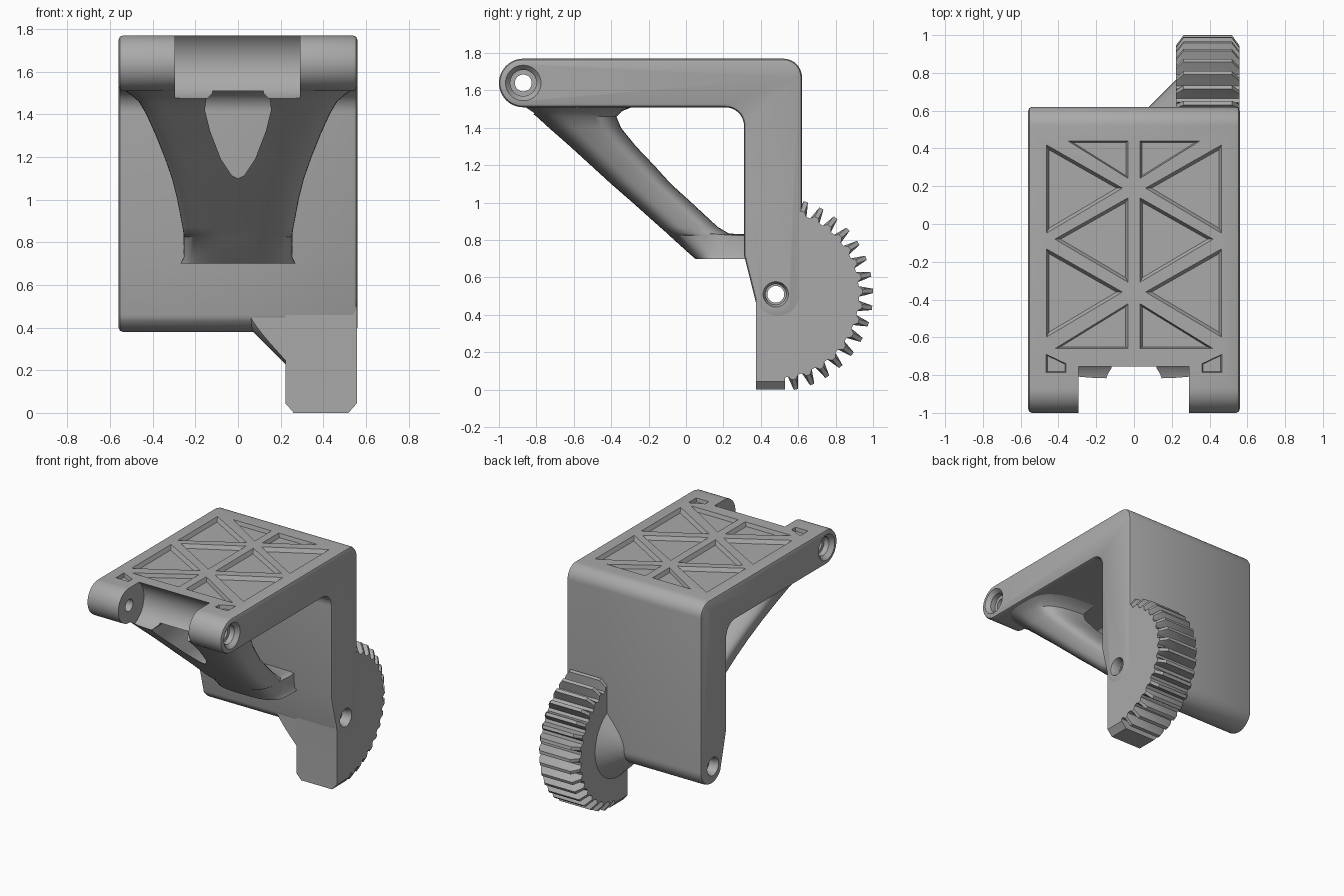
import bpy, bmesh, math
from mathutils import Vector

cube = bpy.data.objects.get("Cube")
if cube:
    bpy.data.objects.remove(cube)

grey = bpy.data.materials.new("plain grey")
grey.use_nodes = True
colour = (0.4, 0.4, 0.4, 1)
grey.diffuse_color = colour
grey.node_tree.nodes["Principled BSDF"].inputs["Base Color"].default_value = colour

HALF = 0.56                 # half width of the bracket
PIN = (-0.87, 1.64)         # front pivot (y, z)
HUB = (0.48, 0.51)          # gear pivot (y, z)


def arc(c, r, a0, a1, n):
    """Points on an arc, angles in degrees."""
    angles = [math.radians(a0 + (a1 - a0) * i / n) for i in range(n + 1)]
    return [(c[0] + r * math.cos(a), c[1] + r * math.sin(a)) for a in angles]


def loft(name, rings):
    """Skin a list of equal-length rings and cap both ends."""
    bm = bmesh.new()
    loops = [[bm.verts.new(p) for p in ring] for ring in rings]
    n = len(loops[0])
    for a, b in zip(loops, loops[1:]):
        for i in range(n):
            j = (i + 1) % n
            bm.faces.new((a[i], a[j], b[j], b[i]))
    bm.faces.new(loops[0][::-1])
    bm.faces.new(loops[-1])
    bmesh.ops.recalc_face_normals(bm, faces=bm.faces)
    mesh = bpy.data.meshes.new(name)
    bm.to_mesh(mesh)
    bm.free()
    mesh.materials.append(grey)
    ob = bpy.data.objects.new(name, mesh)
    bpy.context.collection.objects.link(ob)
    return ob


def along_x(profile, x):
    return [(x, y, z) for y, z in profile]


def turned(name, c, stations):
    """Round solid along x from (x, radius) stations."""
    return loft(name, [along_x(arc(c, r, 0, 352.5, 47), x) for x, r in stations])


def cut(ob, *cutters):
    for c in cutters:
        c.hide_render = True
        m = ob.modifiers.new("cut", "BOOLEAN")
        m.operation, m.solver, m.object = "DIFFERENCE", "EXACT", c


def finish(ob, angle=32):
    """Bake the modifiers and smooth all but the sharp edges."""
    deps = bpy.context.evaluated_depsgraph_get()
    mesh = bpy.data.meshes.new_from_object(ob.evaluated_get(deps))
    ob.modifiers.clear()
    ob.data = mesh
    mesh.shade_smooth()
    mesh.set_sharp_from_angle(angle=math.radians(angle))


# Pivot bores with countersunk mouths
def bore(name, c, mouth, seat, r):
    half = [(0.6, mouth), (HALF, mouth), (0.53, seat), (0.49, seat), (0.49, r)]
    return turned(name, c, [(-x, q) for x, q in half] + half[::-1])


pin_bore = bore("pin_bore", PIN, 0.095, 0.07, 0.045)
hub_bore = bore("hub_bore", HUB, 0.068, 0.055, 0.045)

# Notch between the two front lugs
notch_profile = arc(PIN, 0.175, -90, 90, 24) + [(-1.1, PIN[1] + 0.175), (-1.1, PIN[1] - 0.175)]
notch = loft("notch", [along_x(notch_profile, x) for x in (-0.295, 0.29)])

# Triangular pockets of the top panel, half the set, then mirrored
half_pockets = [
    [(-0.35, 0.44), (-0.03, 0.44), (-0.03, 0.24)],
    [(-0.465, 0.42), (-0.465, -0.05), (-0.06, 0.19)],
    [(-0.03, 0.14), (-0.03, -0.31), (-0.42, -0.08)],
    [(-0.465, -0.13), (-0.465, -0.6), (-0.06, -0.36)],
    [(-0.03, -0.42), (-0.03, -0.66), (-0.42, -0.66)],
    [(-0.465, -0.69), (-0.465, -0.785), (-0.36, -0.785), (-0.36, -0.74)],
]
pockets = []
for side in (1, -1):
    for pts in half_pockets:
        flat = [Vector((side * x, y)) for x, y in pts]
        mid = sum(flat, Vector((0, 0))) / len(flat)
        rings = []
        for z, s in ((1.742, 0.88), (1.771, 1), (1.8, 1)):
            rings.append([(*(mid + (p - mid) * s), z) for p in flat])
        pockets.append(loft("pocket", rings))

# Main L-shaped frame
frame_profile = (
    arc(PIN, 0.13, 270, 90, 24)
    + arc((0.52, 1.67), 0.1, 90, 0, 10)
    + arc((0.49, 0.51), 0.13, 0, -150, 20)
    + [(0.375, 0.46), (0.31, 0.72)]
    + arc((0.21, 1.41), 0.1, 0, 90, 10)
)
frame = loft("frame", [along_x(frame_profile, x) for x in (-HALF, HALF)])
bevel = frame.modifiers.new("edge", "BEVEL")
bevel.width, bevel.segments = 0.02, 2
bevel.limit_method, bevel.angle_limit = "ANGLE", math.radians(60)
bevel.use_clamp_overlap = False
cut(frame, notch, pin_bore, hub_bore, *pockets)


# Flared strut: height, half width, front y, back y
def strut_ring(z, w, y0, y1):
    ring = []
    for i in range(48):
        a = math.tau * i / 48
        c, s = math.cos(a), math.sin(a)
        x = w * math.copysign(abs(c) ** 0.6, c)
        y = (y0 + y1) / 2 + (y1 - y0) / 2 * math.copysign(abs(s) ** 0.6, s)
        ring.append((x, y, z))
    return ring


levels = [
    (0.7, 0.27, 0.05, 0.44), (0.73, 0.255, 0.015, 0.44), (0.825, 0.255, -0.09, 0.44),
    (0.835, 0.255, -0.1, 0.23), (0.87, 0.26, -0.14, 0.17), (1, 0.285, -0.285, 0.03),
    (1.1, 0.31, -0.4, -0.08), (1.2, 0.345, -0.51, -0.17), (1.3, 0.385, -0.62, -0.265),
    (1.4, 0.43, -0.735, -0.345), (1.46, 0.465, -0.8, -0.37), (1.49, 0.5, -0.84, -0.34),
    (1.51, 0.53, -0.87, -0.29), (1.54, 0.53, -0.87, -0.29),
]
strut = loft("strut", [strut_ring(*lv) for lv in levels])

# Teardrop window through the strut
half_drop = [(0.03, 1.115), (0.08, 1.19), (0.13, 1.32), (0.155, 1.42), (0.15, 1.47), (0.12, 1.5), (0.12, 1.6)]
drop = [(0, 1.1)] + half_drop + [(-x, z) for x, z in half_drop[::-1]]
window = loft("window", [[(x, y, z) for x, z in drop] for y in (-1.2, 0.28)])
cut(strut, notch, window)


# Gear sector with chamfered teeth and a square foot
def gear_profile(tip, foot):
    def at(deg, r):
        a = math.radians(deg)
        return HUB[0] + r * math.cos(a), HUB[1] + r * math.sin(a)
    pts = [(0.375, foot), (0.53, foot), (0.53, 0.065)]
    for k in range(-8, 8):
        c = 2 + 10 * k
        pts += [at(c - 3.6, 0.445), at(c - 2.4, (0.445 + tip) / 2), at(c - 1.3, tip),
                at(c + 1.3, tip), at(c + 2.4, (0.445 + tip) / 2), at(c + 3.6, 0.445)]
    return pts + [(0.5, 0.93), (0.36, 0.8), (0.375, 0.46)]


gear_stations = [(0.222, 0.465, 0.045), (0.262, 0.52, 0), (0.518, 0.52, 0), (0.558, 0.465, 0.045)]
gear = loft("gear_sector", [along_x(gear_profile(t, f), x) for x, t, f in gear_stations])
cut(gear, hub_bore)

# Conical gusset between the gear and the frame, trimmed flush at the front
cone = turned("gear_gusset", HUB, [(0.06, 0.12), (0.235, 0.295)])
bm = bmesh.new()
bm.from_mesh(cone.data)
cutting = bmesh.ops.bisect_plane(bm, geom=bm.verts[:] + bm.edges[:] + bm.faces[:],
                                 plane_co=(0, 0.377, 0), plane_no=(0, -1, 0), clear_outer=True)
edges = [e for e in cutting["geom_cut"] if isinstance(e, bmesh.types.BMEdge)]
bmesh.ops.holes_fill(bm, edges=edges)
bmesh.ops.recalc_face_normals(bm, faces=bm.faces)
bm.to_mesh(cone.data)
bm.free()
cut(cone, hub_bore)

for part in (frame, strut, gear, cone):
    finish(part)
for helper in [notch, window, pin_bore, hub_bore] + pockets:
    bpy.data.objects.remove(helper)
